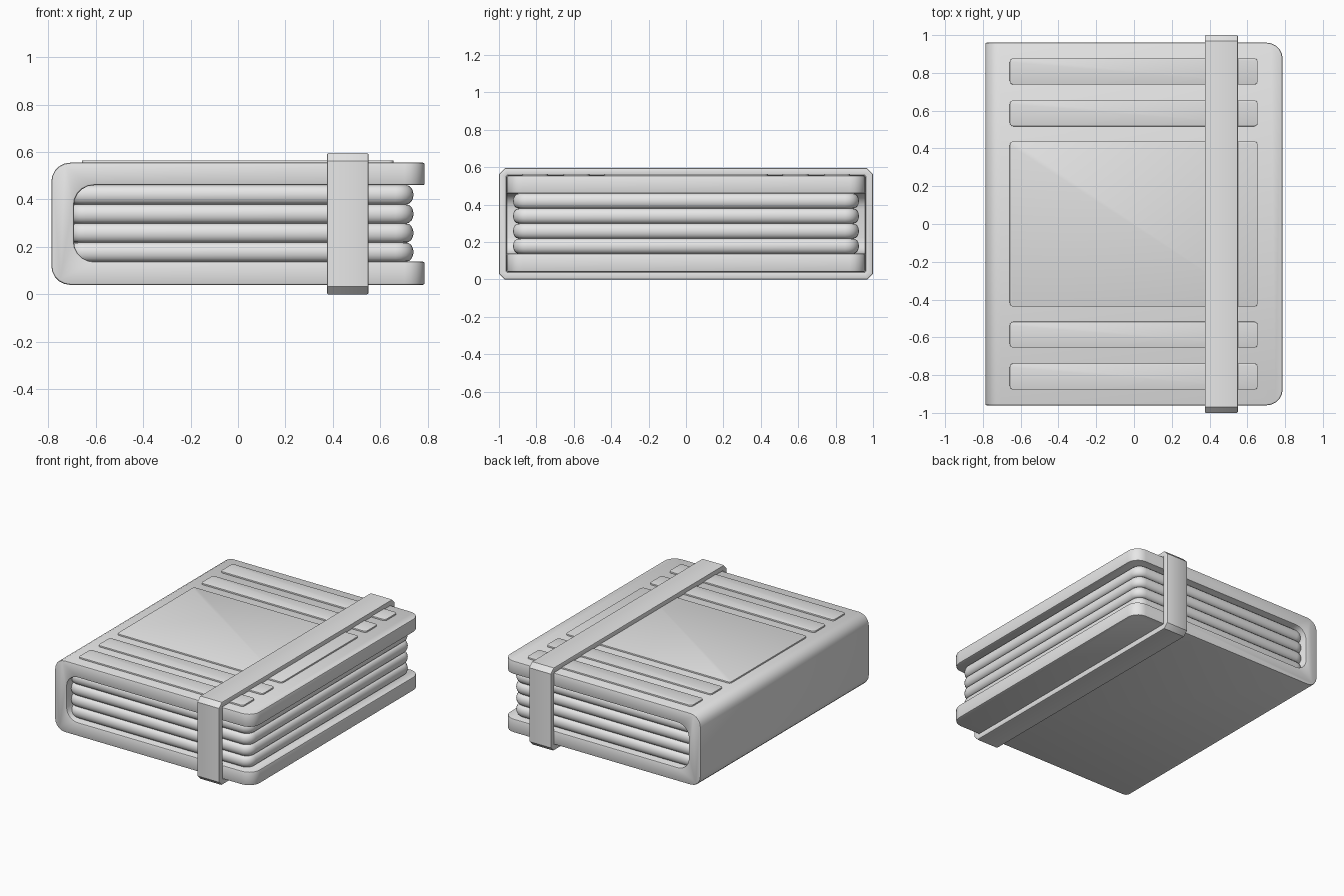
import bpy, bmesh, math
from mathutils import Vector

old = bpy.data.objects.get("Cube")
if old:
    bpy.data.objects.remove(old, do_unlink=True)

grey = bpy.data.materials.new("plain grey")
grey.use_nodes = True
grey.diffuse_color = (0.8, 0.8, 0.8, 1)
grey.node_tree.nodes["Principled BSDF"].inputs["Base Color"].default_value = (0.8, 0.8, 0.8, 1)


def fillet(corners, radii, segs=5):
    """Round the right-angled corners of a 2D outline."""
    out = []
    n = len(corners)
    for i, r in enumerate(radii):
        p = Vector(corners[i])
        if r == 0:
            out.append(p)
            continue
        a = (Vector(corners[i - 1]) - p).normalized()
        b = (Vector(corners[(i + 1) % n]) - p).normalized()
        c = p + r * (a + b)
        for k in range(segs + 1):
            t = math.pi / 2 * k / segs
            out.append(c - r * (b * math.cos(t) + a * math.sin(t)))
    return out


def rect(x0, x1, y0, y1, r, segs=5):
    return fillet([(x0, y0), (x1, y0), (x1, y1), (x0, y1)], [r] * 4, segs)


def loft(rings, closed=False):
    """Skin equal rings of 3D points; cap the ends or join them into a loop."""
    bm = bmesh.new()
    rows = [[bm.verts.new(p) for p in ring] for ring in rings]
    n = len(rows[0])
    for j in range(len(rows) - (0 if closed else 1)):
        a, b = rows[j], rows[(j + 1) % len(rows)]
        for i in range(n):
            k = (i + 1) % n
            bm.faces.new((a[i], a[k], b[k], b[i]))
    if not closed:
        bm.faces.new(rows[0][::-1])
        bm.faces.new(rows[-1])
    bmesh.ops.recalc_face_normals(bm, faces=bm.faces)
    return bm


def finish(name, bm, bevel=0.0):
    """Soften the hard edges and turn the mesh into an object."""
    if bevel:
        hard = [e for e in bm.edges if e.calc_face_angle(0) > math.radians(60)]
        bmesh.ops.bevel(bm, geom=hard, offset=bevel, segments=2, profile=0.5,
                        affect='EDGES', clamp_overlap=True)
    bmesh.ops.recalc_face_normals(bm, faces=bm.faces)
    mesh = bpy.data.meshes.new(name)
    bm.to_mesh(mesh)
    bm.free()
    mesh.materials.append(grey)
    obj = bpy.data.objects.new(name, mesh)
    bpy.context.collection.objects.link(obj)
    bpy.ops.object.select_all(action='DESELECT')
    obj.select_set(True)
    bpy.context.view_layer.objects.active = obj
    bpy.ops.object.shade_smooth_by_angle(angle=math.radians(35))
    return obj


# Cover: a U profile swept front to back, open on the +x side
W, D = 0.787, 0.96
u = fillet([(W, 0.04), (-W, 0.04), (-W, 0.555), (W, 0.555),
            (W, 0.46), (-0.692, 0.46), (-0.692, 0.138), (W, 0.138)],
           [0, 0.08, 0.08, 0, 0, 0.085, 0.085, 0])
bm = loft([[(x, y, z) for x, z in u] for y in (-D, D)])
corners = [e for e in bm.edges
           if all(v.co.x > W - 0.001 for v in e.verts)
           and abs(e.verts[0].co.y - e.verts[1].co.y) < 0.001]
bmesh.ops.bevel(bm, geom=corners, offset=0.085, segments=5, profile=0.5, affect='EDGES')
finish("cover", bm, 0.008)

# Pages: four stacked sheaves with rounded, bulging edges
LAYERS, STEPS, BULGE = 4, 8, 0.03
height = 0.322 / LAYERS
rings = []
for layer in range(LAYERS):
    for s in range(STEPS + 1):
        if layer and s == 0:
            continue
        t = math.pi * s / STEPS
        inset = BULGE * (1 - math.sin(t))
        z = 0.138 + height * (layer + 0.5 - 0.5 * math.cos(t))
        plan = rect(-0.72 + inset, 0.74 - inset, -0.925 + inset, 0.925 - inset, 0.075 - inset)
        rings.append([(x, y, z) for x, y in plan])
finish("pages", loft(rings))

# Raised panels on the front board: a large centre panel and mirrored strips
def panel(name, y0, y1):
    plan = rect(-0.658, 0.655, y0, y1, 0.02, 4)
    finish(name, loft([[(x, y, z) for x, y in plan] for z in (0.55, 0.565)]), 0.002)


panel("centre_panel", -0.438, 0.438)
for side, label in ((1, "back"), (-1, "front")):
    for kind, lo, hi in (("inner", 0.517, 0.655), ("outer", 0.738, 0.877)):
        panel(f"{label}_{kind}_strip", *sorted((side * lo, side * hi)))

# Strap: a flat band wrapped around the whole book
outer = rect(-1, 1, 0, 0.595, 0.032, 1)
inner = rect(-0.96, 0.96, 0.04, 0.557, 0.004, 1)
X0, X1 = 0.375, 0.55
strap = [[(x, y, z) for y, z in loop]
         for x, loop in ((X0, outer), (X1, outer), (X1, inner), (X0, inner))]
finish("strap", loft(strap, closed=True), 0.006)
